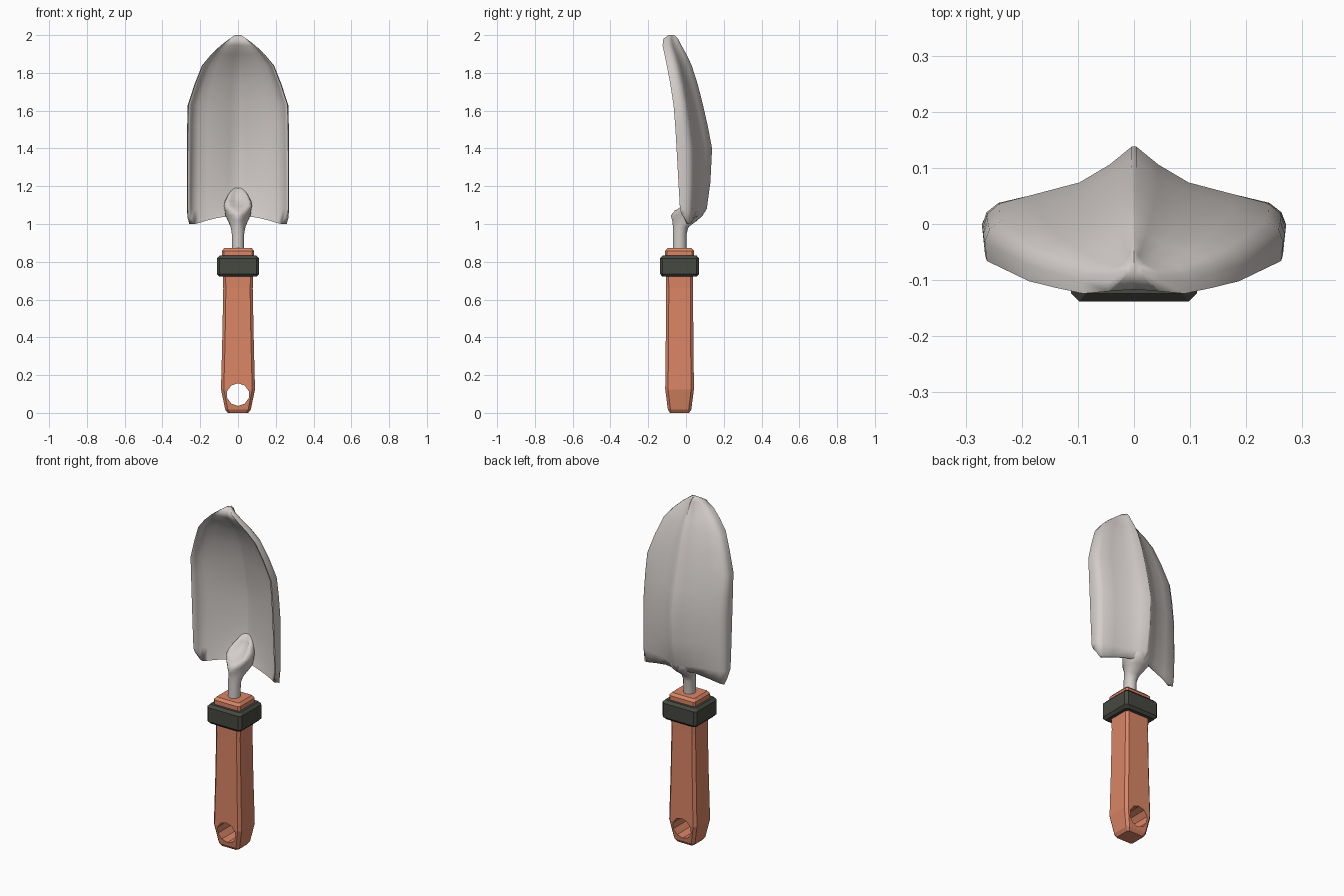
import bpy, bmesh, math

if "Cube" in bpy.data.objects:
    bpy.data.objects.remove(bpy.data.objects["Cube"])

CY = -0.034  # handle axis in y


def material(name, rgb):
    m = bpy.data.materials.new(name)
    m.diffuse_color = (*rgb, 1)
    m.use_nodes = True
    m.node_tree.nodes["Principled BSDF"].inputs["Base Color"].default_value = m.diffuse_color
    return m


STEEL = material("steel grey", (0.65, 0.61, 0.59))
WOOD = material("terracotta", (0.70, 0.235, 0.132))
BAND = material("dark olive", (0.062, 0.066, 0.053))


def loft(name, rings, mat, smooth=None, grid_caps=False):
    """Skin a list of closed rings with equal point counts."""
    bm = bmesh.new()
    vs = [[bm.verts.new(p) for p in r] for r in rings]
    n = len(rings[0])
    for a, b in zip(vs, vs[1:]):
        for i in range(n):
            j = (i + 1) % n
            bm.faces.new((a[i], a[j], b[j], b[i]))
    for r in (vs[0], vs[-1]):
        if grid_caps:  # ladder of quads between outer and inner half
            for i in range(n // 2 - 1):
                bm.faces.new((r[i], r[i + 1], r[n - 2 - i], r[n - 1 - i]))
        else:
            bm.faces.new(r)
    bmesh.ops.recalc_face_normals(bm, faces=bm.faces)
    me = bpy.data.meshes.new(name)
    bm.to_mesh(me)
    bm.free()
    ob = bpy.data.objects.new(name, me)
    bpy.context.collection.objects.link(ob)
    me.materials.append(mat)
    bpy.ops.object.select_all(action='DESELECT')
    ob.select_set(True)
    bpy.context.view_layer.objects.active = ob
    if smooth:
        bpy.ops.object.shade_smooth_by_angle(angle=math.radians(smooth))
    return ob


def box_ring(z, hx, hy, c):
    """Rectangle with cut corners."""
    pts = [(hx, hy - c), (hx - c, hy), (c - hx, hy), (-hx, hy - c),
           (-hx, c - hy), (c - hx, -hy), (hx - c, -hy), (hx, c - hy)]
    return [(x, CY + y, z) for x, y in pts]


def neck_ring(z, front, back, rx, pinch=1, scoop=0, n=20):
    """Ellipse whose front half is narrowed by pinch and hollowed by scoop."""
    pts = []
    for i in range(n):
        c, s = math.cos(2 * math.pi * i / n), math.sin(2 * math.pi * i / n)
        k = pinch + (1 - pinch) * (s + 1) / 2
        y = (front + back) / 2 + s * (back - front) / 2
        if s < 0:
            y += scoop * s ** 4
        pts.append((rx * c * k, y, z))
    return pts


# Handle: chamfered bar with a hanging hole near the foot
handle = loft("handle", [box_ring(*r) for r in (
    (0, .054, .050, .01), (.018, .068, .062, .014), (.125, .09, .076, .015),
    (.40, .083, .073, .015), (.66, .078, .071, .014), (.74, .081, .072, .014))], WOOD)
bpy.ops.mesh.primitive_cylinder_add(vertices=10, radius=.06, depth=.5, location=(0, CY, .097),
                                    rotation=(math.pi / 2, 0, 0))
cutter = bpy.context.object
cutter.hide_render = True
cutter.data.materials.append(WOOD)
mod = handle.modifiers.new("hole", 'BOOLEAN')
mod.operation, mod.solver, mod.object = 'DIFFERENCE', 'EXACT', cutter
bpy.context.view_layer.objects.active = handle
bpy.ops.object.modifier_apply(modifier="hole")
bpy.data.objects.remove(cutter)

# Handle cap above the band, and the band itself
loft("handle_cap", [box_ring(*r) for r in (
    (.80, .085, .076, .01), (.858, .085, .076, .01), (.873, .072, .063, .008))], WOOD)
loft("band", [box_ring(*r) for r in (
    (.721, .098, .090, .012), (.736, .112, .104, .014),
    (.818, .112, .104, .014), (.833, .098, .090, .012))], BAND)

# Neck: round rod opening like a spout into the foot of the blade
loft("neck", [neck_ring(*r) for r in (
    (.85, -.069, .001, .032), (.95, -.069, .003, .033), (.985, -.069, .014, .048, .6),
    (1.02, -.073, .062, .072, .42), (1.045, -.081, .088, .088, .4), (1.07, -.08, .097, .085, .6, .02),
    (1.095, -.066, .10, .08, .9, .075), (1.12, -.035, .105, .07, 1, .08),
    (1.15, .02, .105, .055, 1, .055), (1.19, .08, .11, .03))], STEEL, 80)

# Blade: half sections as (share of width, share of depth), rim to centre
OUTER = [(.985, 0), (1, .22), (.97, .36), (.89, .46), (.65, .55), (.36, .66), (.16, .83), (.015, 1)]
INNER = [(.95, .01), (.92, .14), (.87, .26), (.78, .36), (.60, .44), (.36, .54), (.16, .68), (.015, .78)]
FOOT = [1.055, 1.03, 1.0, 1.005, 1.02, 1.035, 1.04, 1.04]  # z of the lower edge, rim to centre
# rows: z, half width, rim y, ridge y, hollowness
ROWS = [(1.0, .266, -.025, .085, 1), (1.08, .271, -.032, .110, 1), (1.22, .271, -.04, .129, 1),
        (1.40, .270, -.05, .138, 1), (1.52, .269, -.057, .115, 1), (1.63, .266, -.066, .09, 1),
        (1.74, .230, -.083, .062, .95), (1.84, .190, -.102, .03, .8), (1.90, .140, -.114, .002, .55),
        (1.945, .092, -.124, -.024, .3), (1.98, .046, -.120, -.042, .05), (2.0, .015, -.092, -.062, .05)]


def blade_ring(k):
    z, w, rim, ridge, hollow = ROWS[k]

    def side(half, s, f=1):
        return [(s * u * w, rim + f * d * (ridge - rim), FOOT[i] if k == 0 else z)
                for i, (u, d) in enumerate(half)]
    return (side(OUTER, 1) + side(OUTER, -1)[::-1]
            + side(INNER, -1, hollow) + side(INNER, 1, hollow)[::-1])


loft("blade", [blade_ring(k) for k in range(len(ROWS))], STEEL, 80, grid_caps=True)
